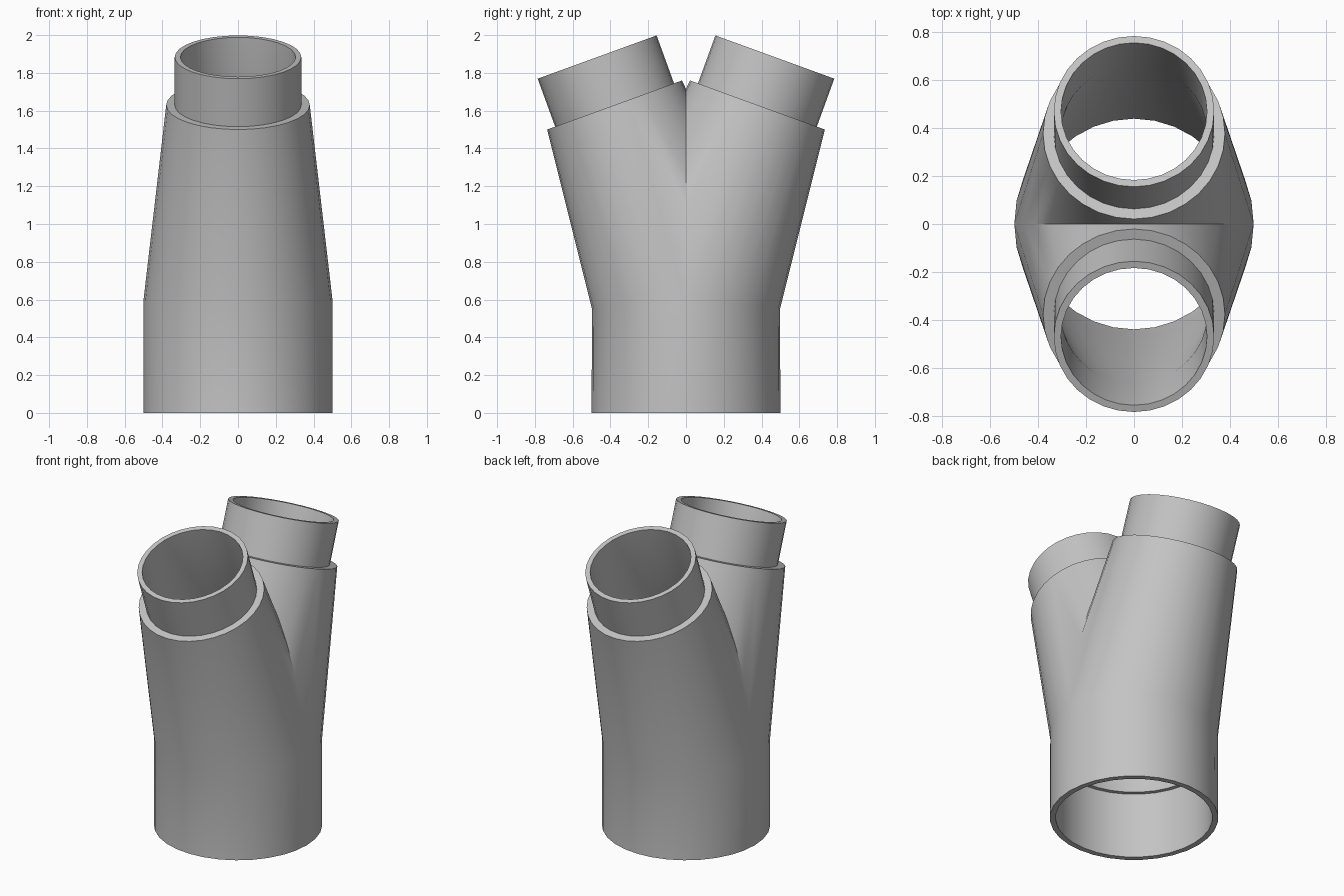
import bpy, bmesh
from math import sin, cos, pi, radians
from mathutils import Vector

cube = bpy.data.objects.get("Cube")
if cube:
    bpy.data.objects.remove(cube)

SIDES = 32
TILT = radians(20)       # lean of each branch
SEAM = radians(5.7)      # lean of the joint between trunk and branch
AXIS = Vector((0, sin(TILT), cos(TILT)))
COLLAR = Vector((0, 0.378, 1.63))
MOUTH = COLLAR + AXIS * 0.27


def ring(bm, radius, centre, lean=0.0):
    """A circle of vertices, leaning towards +y."""
    verts = []
    for i in range(SIDES):
        a = 2 * pi * i / SIDES
        across = radius * sin(a)
        verts.append(bm.verts.new((radius * cos(a),
                                   centre[1] + across * cos(lean),
                                   centre[2] - across * sin(lean))))
    return verts


def level(z):
    return Vector((0, 0, z))


bm = bmesh.new()
rings = [ring(bm, *r) for r in (
    # outside: trunk, tapered branch, collar step, spout
    (0.50, level(0)),
    (0.50, level(0.6), SEAM),
    (0.38, COLLAR, TILT),
    (0.335, COLLAR, TILT),
    (0.335, MOUTH, TILT),
    # inside: spout bore, tapered bore, ledge, trunk bore
    (0.305, MOUTH, TILT),
    (0.305, COLLAR, TILT),
    (0.47, level(0.6), SEAM),
    (0.44, level(0.43)),
    (0.465, level(0.43)),
    (0.465, level(0)),
)]

# Skin the closed chain of rings
for k, low in enumerate(rings):
    high = rings[(k + 1) % len(rings)]
    for i in range(SIDES):
        j = (i + 1) % SIDES
        bm.faces.new((low[i], low[j], high[j], high[i]))

# Keep the back half, then mirror it to make the second branch
bmesh.ops.bisect_plane(bm, geom=bm.verts[:] + bm.edges[:] + bm.faces[:],
                       plane_co=(0, 0, 0), plane_no=(0, 1, 0),
                       dist=1e-5, clear_inner=True)
bmesh.ops.mirror(bm, geom=bm.verts[:] + bm.edges[:] + bm.faces[:],
                 axis='Y', merge_dist=1e-4)
bmesh.ops.remove_doubles(bm, verts=bm.verts[:], dist=1e-4)
bmesh.ops.recalc_face_normals(bm, faces=bm.faces[:])

mesh = bpy.data.meshes.new("forked_pipe")
bm.to_mesh(mesh)
bm.free()
pipe = bpy.data.objects.new("forked_pipe", mesh)
bpy.context.collection.objects.link(pipe)

# Plain grey finish
grey = bpy.data.materials.new("plain_grey")
grey.use_nodes = True
colour = (0.55, 0.55, 0.55, 1)
grey.diffuse_color = colour
grey.node_tree.nodes["Principled BSDF"].inputs["Base Color"].default_value = colour
mesh.materials.append(grey)

bpy.ops.object.select_all(action='DESELECT')
pipe.select_set(True)
bpy.context.view_layer.objects.active = pipe
bpy.ops.object.shade_smooth_by_angle(angle=radians(30))
